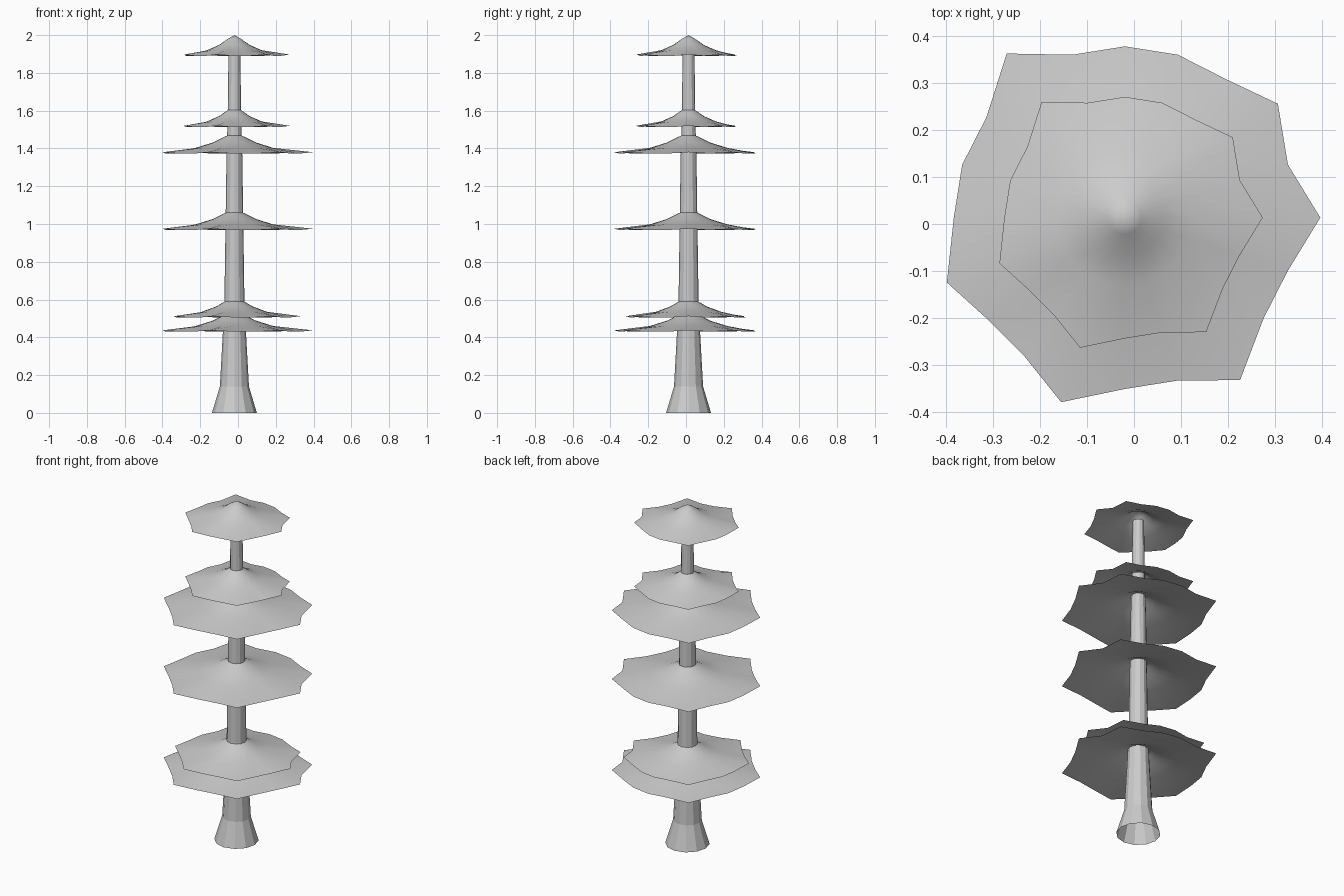
import bpy, bmesh, math

if "Cube" in bpy.data.objects:
    bpy.data.objects.remove(bpy.data.objects["Cube"])

CX, CY = -0.019, 0.0135   # trunk axis


def lathe(name, profile, sides, tips=None, tip_lift=0.0, scale=1.0, z0=0.0, smooth=False):
    """Open surface of revolution; tips = {index: (angle, radius)} pulls rim points out."""
    bm = bmesh.new()
    rings = []
    for k, (r, z) in enumerate(profile):
        if r == 0:
            rings.append([bm.verts.new((CX, CY, z0 + z))] * sides)
            continue
        ring = []
        for i in range(sides):
            a, rr, zz = math.tau * i / sides, r, z
            if tips and k == 0 and i in tips:
                deg, rr = tips[i]
                a, zz = math.radians(deg), z + tip_lift
            ring.append(bm.verts.new((CX + rr * scale * math.cos(a),
                                      CY + rr * scale * math.sin(a), z0 + zz)))
        rings.append(ring)
    for low, high in zip(rings, rings[1:]):
        for i in range(sides):
            j = (i + 1) % sides
            quad = [low[i], low[j], high[j], high[i]]
            f = bm.faces.new(list(dict.fromkeys(quad)))
            f.smooth = smooth
    me = bpy.data.meshes.new(name)
    bm.to_mesh(me)
    bm.free()
    ob = bpy.data.objects.new(name, me)
    bpy.context.collection.objects.link(ob)
    return ob


# Tapered trunk with a flared foot
lathe("trunk", [(0.119, 0), (0.077, 0.14), (0.061, 0.43), (0.053, 0.6), (0.047, 1.0),
                (0.042, 1.35), (0.036, 1.55), (0.031, 1.93)], 12)

# Leaf canopies: shallow tent profile with six pulled-out points on the rim
canopy = [(0.364, 0), (0.205, 0.030), (0.115, 0.058), (0.05, 0.090), (0, 0.11)]
tips = {0: (0, 0.415), 2: (36.7, 0.405), 7: (125.8, 0.430),
        11: (200, 0.403), 14: (250.9, 0.415), 17: (305.3, 0.423)}
layers = [(0.430, 1.0), (0.505, 0.845), (0.968, 1.0),
          (1.373, 1.0), (1.513, 0.705), (1.890, 0.705)]
for n, (z, s) in enumerate(layers, 1):
    lathe(f"canopy_{n}", canopy, 20, tips, 0.007, s, z, smooth=True)
